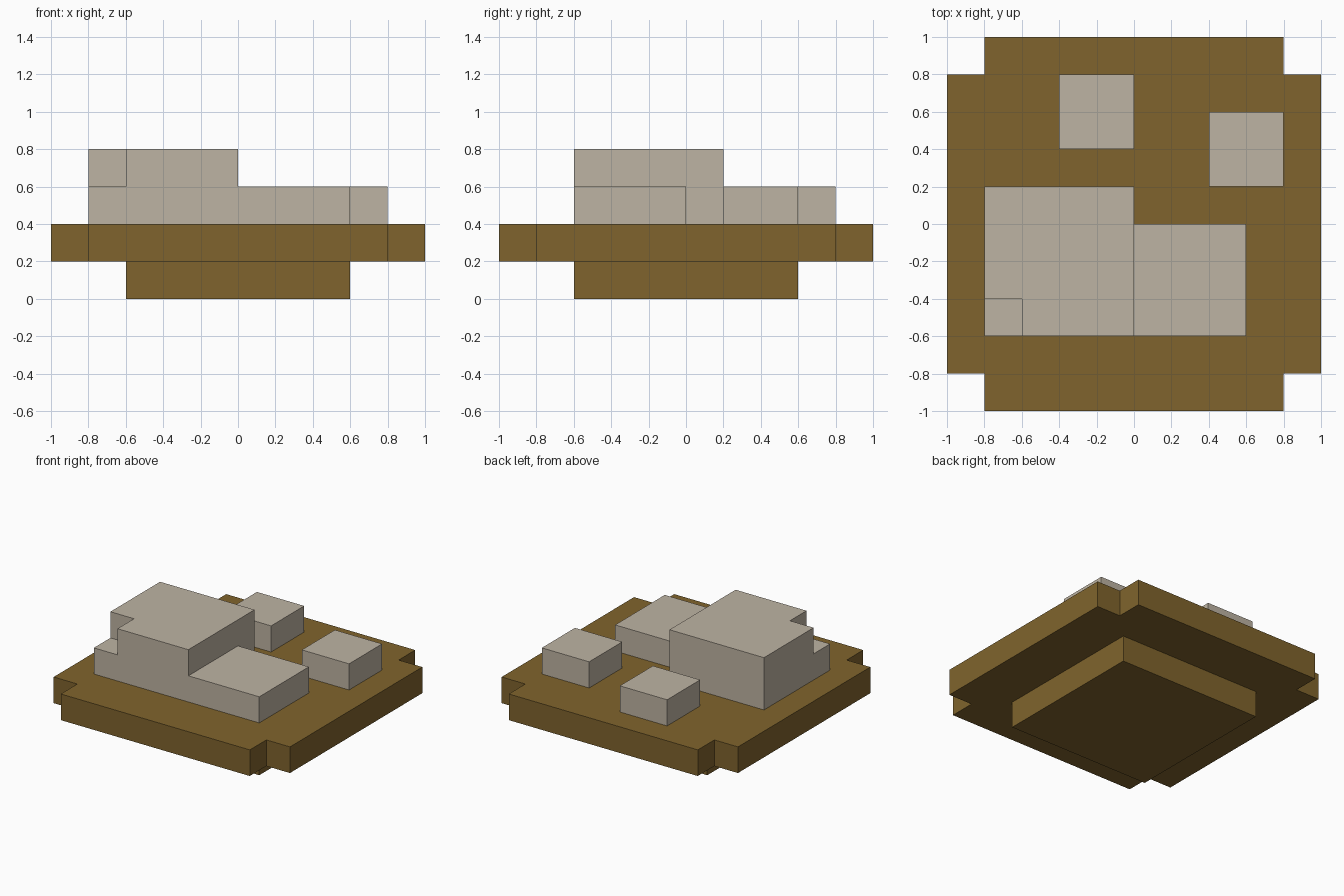
import bpy
import bmesh

if "Cube" in bpy.data.objects:
    bpy.data.objects.remove(bpy.data.objects["Cube"])


def material(name, rgb):
    m = bpy.data.materials.new(name)
    m.diffuse_color = (*rgb, 1.0)
    m.use_nodes = True
    m.node_tree.nodes["Principled BSDF"].inputs["Base Color"].default_value = m.diffuse_color
    return m


earth = material("earth_brown", (0.216, 0.127, 0.026))
stone = material("pale_stone", (0.515, 0.456, 0.366))


def prism(name, outline, z0, z1, mat):
    """Extrude a counter-clockwise xy outline from z0 up to z1."""
    bm = bmesh.new()
    face = bm.faces.new([bm.verts.new((x, y, z0)) for x, y in outline])
    ext = bmesh.ops.extrude_face_region(bm, geom=[face], use_keep_orig=True)
    for v in ext["geom"]:
        if isinstance(v, bmesh.types.BMVert):
            v.co.z = z1
    bmesh.ops.recalc_face_normals(bm, faces=bm.faces)
    mesh = bpy.data.meshes.new(name)
    bm.to_mesh(mesh)
    bm.free()
    mesh.materials.append(mat)
    obj = bpy.data.objects.new(name, mesh)
    bpy.context.collection.objects.link(obj)
    return obj


def rect(x0, x1, y0, y1):
    return [(x0, y0), (x1, y0), (x1, y1), (x0, y1)]


# Ground: lower block and wide plate with notched corners
prism("lower_ground", rect(-0.6, 0.6, -0.6, 0.6), 0.0, 0.2, earth)
a, b = 1.0, 0.8
prism("ground_plate",
      [(-b, -a), (b, -a), (b, -b), (a, -b), (a, b), (b, b),
       (b, a), (-b, a), (-b, b), (-a, b), (-a, -b), (-b, -b)],
      0.2, 0.4, earth)

# Large boulder: L-shaped low layer, then a raised layer with a notched corner
prism("boulder_base",
      [(-0.8, -0.6), (0.6, -0.6), (0.6, 0.0), (0.0, 0.0), (0.0, 0.2), (-0.8, 0.2)],
      0.4, 0.6, stone)
prism("boulder_top",
      [(-0.6, -0.6), (0.0, -0.6), (0.0, 0.2), (-0.8, 0.2), (-0.8, -0.4), (-0.6, -0.4)],
      0.6, 0.8, stone)

# Small separate stones
prism("back_stone", rect(-0.4, 0.0, 0.4, 0.8), 0.4, 0.6, stone)
prism("right_stone", rect(0.4, 0.8, 0.2, 0.6), 0.4, 0.6, stone)
